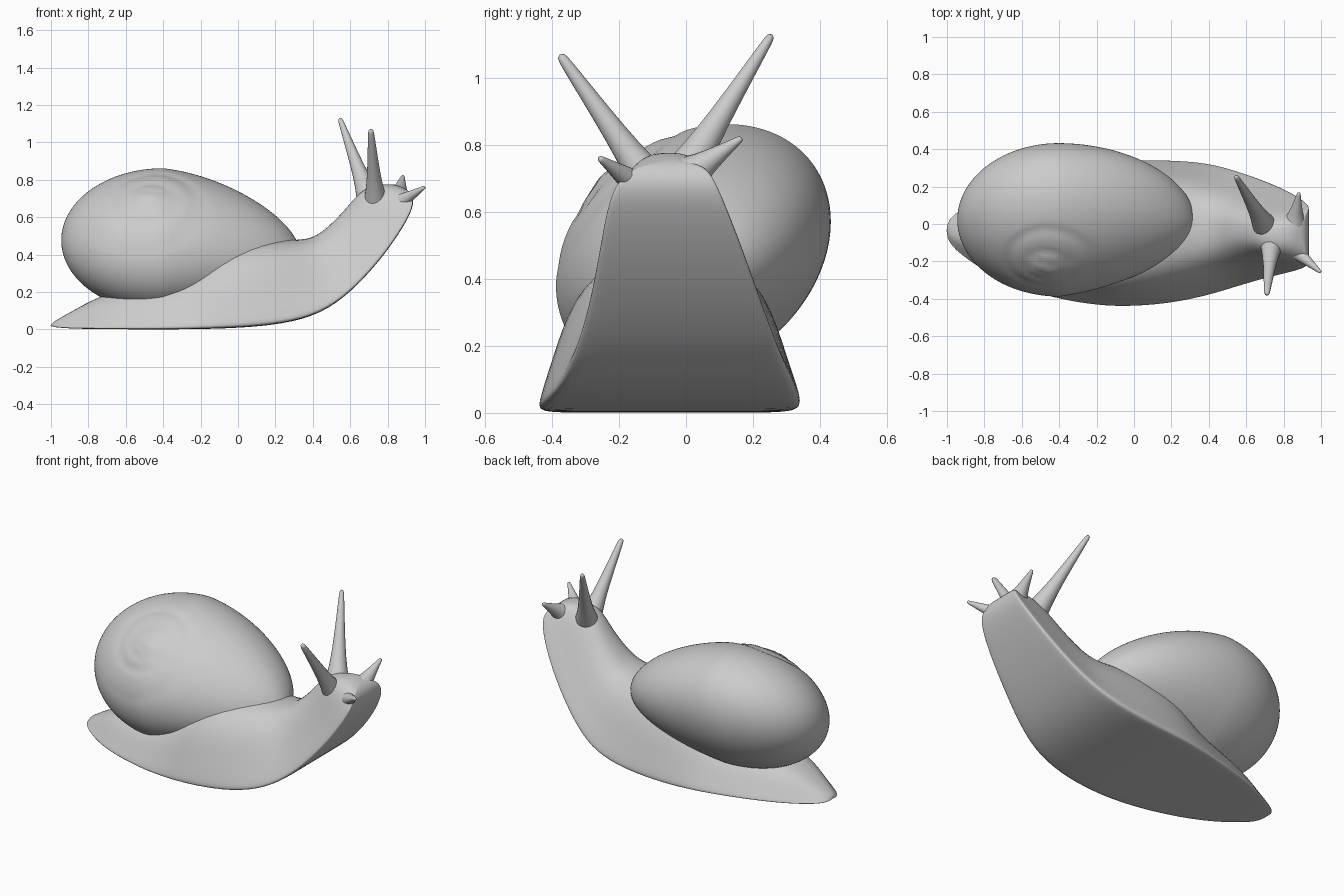
import bpy, bmesh, math
from mathutils import Vector

cube = bpy.data.objects.get("Cube")
if cube:
    bpy.data.objects.remove(cube)

grey = bpy.data.materials.new("stone_grey")
grey.use_nodes = True
grey.diffuse_color = (0.6, 0.6, 0.6, 1)
grey.node_tree.nodes["Principled BSDF"].inputs["Base Color"].default_value = (0.6, 0.6, 0.6, 1)


def finish(name, bm, levels=0):
    """Turn a bmesh into a smooth, coloured object."""
    bmesh.ops.recalc_face_normals(bm, faces=bm.faces)
    mesh = bpy.data.meshes.new(name)
    bm.to_mesh(mesh)
    bm.free()
    mesh.materials.append(grey)
    for poly in mesh.polygons:
        poly.use_smooth = True
    obj = bpy.data.objects.new(name, mesh)
    bpy.context.collection.objects.link(obj)
    if levels:
        mod = obj.modifiers.new("rounding", "SUBSURF")
        mod.levels = mod.render_levels = levels
    return obj


def loft(rings):
    """Skin a list of closed rings and cap both ends."""
    bm = bmesh.new()
    rows = [[bm.verts.new(p) for p in ring] for ring in rings]
    n = len(rows[0])
    for a, b in zip(rows, rows[1:]):
        for i in range(n):
            bm.faces.new((a[i], a[(i + 1) % n], b[(i + 1) % n], b[i]))
    bm.faces.new(rows[0])
    bm.faces.new(rows[-1])
    return bm


# Body: sole x, sole z, back x, back z, sole y min, sole y max, fullness of the back
sections = [
    (-1.01, .015, -1.0, .035, -.09, .02, .8),
    (-.9, .004, -.88, .1, -.19, .10, .8),
    (-.7, .002, -.7, .2, -.32, .2, .85),
    (-.42, 0, -.42, .235, -.405, .28, .95),
    (-.24, .002, -.25, .295, -.435, .32, 1),
    (-.07, .005, -.1, .44, -.45, .345, 1.03),
    (.18, .02, .13, .475, -.435, .35, .98),
    (.4, .065, .32, .468, -.39, .335, .87),
    (.56, .16, .42, .487, -.34, .29, .77),
    (.71, .31, .52, .575, -.295, .235, .72),
    (.835, .47, .6, .665, -.265, .18, .7),
    (.92, .61, .67, .75, -.24, .125, .72),
    (.945, .69, .77, .775, -.21, .09, .75),
    (.915, .745, .85, .778, -.14, .055, .8),
]
half = [(0, 0), (.6, 0), (.97, 0), (1, .03), (.88, .35), (.74, .75), (.46, .99), (0, 1.03)]
outline = half + [(-u, h) for u, h in half[-2:0:-1]]
rings = []
for x0, z0, x1, z1, ya, yb, full in sections:
    mid, w = (ya + yb) / 2, (yb - ya) / 2
    rings.append([(x0 + (x1 - x0) * h, mid + w * u * (1 - (1 - full) * h), z0 + (z1 - z0) * h)
                  for u, h in outline])
finish("body", loft(rings), 2)

# Shell: leaning egg with a spiral seam winding into the spire
bm = bmesh.new()
bmesh.ops.create_uvsphere(bm, u_segments=96, v_segments=64, radius=1)
axis = Vector((-.03, -.75, .66)).normalized()
side = Vector((1, 0, 0))
side = (side - axis * side.dot(axis)).normalized()
up = axis.cross(side)
centre = Vector((-.4, .022, .477))
for v in bm.verts:
    u, s, t = v.co
    fore = max(u, 0)
    z = .385 * t * (1 - .22 * fore) - .07 * fore ** 2
    y = .398 * s * (1 - .25 * fore * (s < 0)) + .26 * z
    p = Vector(((.73 if u > 0 else .545) * u, y, z))
    q = p - Vector((-.07, 0, 0))
    if q.dot(axis) > 0:
        a, b = q.dot(side), q.dot(up)
        d = max(math.hypot(a, b), .02)
        turn = math.log(d / .27) / math.log(2) + math.atan2(b, a) / math.tau
        gap = abs((turn + .5) % 1 - .5)
        fade = max(0, min(1, (.36 - d) / .12))
        p -= axis * .008 * fade * math.exp(-(gap / .16) ** 2)
        p += axis * .015 * math.exp(-(d / .08) ** 2)
    v.co = centre + p
finish("shell", bm)


def feeler(name, base, tip, r0, r1):
    """Tapered stalk with a flared root sunk in the head and a rounded end."""
    base, tip = Vector(base), Vector(tip)
    run = tip - base
    turn = run.to_track_quat("Z", "Y")
    rings = []
    for f, r in ((0, r0 * 1.4), (.16, r0 * 1.1), (.34, r0 * .75), (.62, (r0 + r1) * .4),
                 (.93, r1 * 1.1), (1, r1 * .85)):
        rings.append([base + run * f + turn @ Vector((r * math.cos(k * math.tau / 10),
                                                      r * math.sin(k * math.tau / 10), 0))
                      for k in range(10)])
    finish(name, loft(rings), 1)


# Eye stalks and mouth feelers
feeler("left_eye_stalk", (.72, -.045, .65), (.543, .258, 1.132), .06, .015)
feeler("right_eye_stalk", (.74, -.06, .62), (.71, -.378, 1.072), .06, .017)
feeler("left_mouth_feeler", (.855, -.02, .69), (.882, .168, .822), .06, .011)
feeler("right_mouth_feeler", (.8, -.09, .64), (1.0, -.26, .762), .06, .011)
